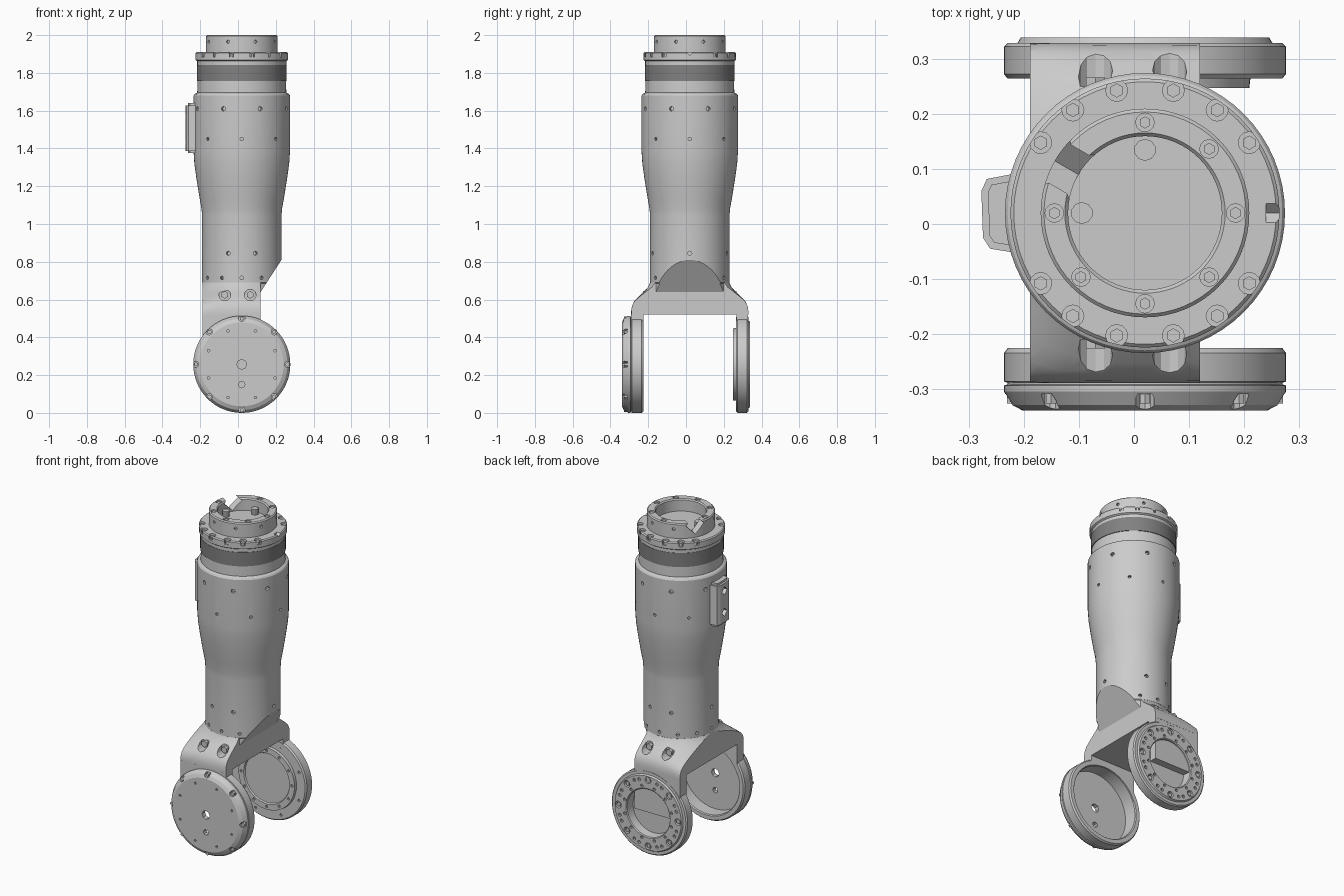
import bpy, bmesh
from math import sin, cos, pi, radians, copysign
from mathutils import Vector, Matrix

if "Cube" in bpy.data.objects:
    bpy.data.objects.remove(bpy.data.objects["Cube"])

CX, CY = 0.02, 0.02          # tube axis
CZ, R = 0.257, 0.257         # joint disc centre height and radius
SLANT_P, SLANT_N = Vector((0.12, 0, 0.64)), Vector((0.17, 0, -0.11))


def finish(name, bm):
    bmesh.ops.recalc_face_normals(bm, faces=bm.faces)
    me = bpy.data.meshes.new(name)
    bm.to_mesh(me)
    bm.free()
    ob = bpy.data.objects.new(name, me)
    bpy.context.collection.objects.link(ob)
    return ob


def trim(bm, point, normal):
    """Cut away the side the normal points to and cap the opening."""
    bmesh.ops.bisect_plane(bm, geom=bm.verts[:] + bm.edges[:] + bm.faces[:], dist=1e-5,
                           plane_co=point, plane_no=normal, clear_outer=True)
    bmesh.ops.holes_fill(bm, edges=[e for e in bm.edges if e.is_boundary], sides=0)


def lathe(name, profile, horizontal=False, cuts=(), seg=64):
    """Spin (radius, position) points about the tube axis or the joint axis."""
    bm = bmesh.new()
    if horizontal:
        vs = [bm.verts.new((CX + r, p, CZ)) for r, p in profile]
        cent, axis = (CX, 0, CZ), (0, 1, 0)
    else:
        vs = [bm.verts.new((CX + r, CY, p)) for r, p in profile]
        cent, axis = (CX, CY, 0), (0, 0, 1)
    es = [bm.edges.new(pair) for pair in zip(vs, vs[1:])]
    bmesh.ops.spin(bm, geom=vs + es, cent=cent, axis=axis, angle=2 * pi, steps=seg)
    bmesh.ops.remove_doubles(bm, verts=bm.verts, dist=1e-4)
    bmesh.ops.recalc_face_normals(bm, faces=bm.faces)
    for point, normal in cuts:
        trim(bm, point, normal)
    return finish(name, bm)


def cylinders(name, specs):
    """One object from many (centre, direction, radius, length, sides) cylinders."""
    bm = bmesh.new()
    for pos, d, r, length, sides in specs:
        m = Matrix.Translation(pos) @ Vector(d).to_track_quat('Z', 'Y').to_matrix().to_4x4()
        bmesh.ops.create_cone(bm, cap_ends=True, segments=sides, radius1=r, radius2=r,
                              depth=length, matrix=m)
    return finish(name, bm)


def box(name, lo, hi):
    lo, hi = Vector(lo), Vector(hi)
    bm = bmesh.new()
    bmesh.ops.create_cube(bm, size=1, matrix=Matrix.Translation((lo + hi) / 2)
                          @ Matrix.Diagonal((*(hi - lo), 1)))
    return finish(name, bm)


def subtract(ob, cutter):
    mod = ob.modifiers.new("cut", 'BOOLEAN')
    mod.operation, mod.solver, mod.object = 'DIFFERENCE', 'EXACT', cutter
    dg = bpy.context.evaluated_depsgraph_get()
    me = bpy.data.meshes.new_from_object(ob.evaluated_get(dg))
    ob.modifiers.clear()
    ob.data = me
    bpy.data.objects.remove(cutter)


def drill(ob, specs):
    subtract(ob, cylinders("cutter", specs))


def around(deg, r, z):       # point on a ring about the tube axis
    a = radians(deg)
    return Vector((CX + r * cos(a), CY + r * sin(a), z))


def on_disc(deg, r, y):      # point on a ring about the joint axis
    a = radians(deg)
    return Vector((CX + r * cos(a), y, CZ + r * sin(a)))


def radial(deg, r, z, rad, length=0.04, sides=8):
    return (around(deg, r, z), (cos(radians(deg)), sin(radians(deg)), 0), rad, length, sides)


UP, YAX = (0, 0, 1), (0, 1, 0)

# main tube with slanted lower cut and screw holes
tube = lathe("main_tube", [(0, 1.76), (0.234, 1.76), (0.236, 1.695), (0.25, 1.688), (0.255, 1.68),
                           (0.255, 1.38), (0.251, 1.32), (0.24, 1.24), (0.224, 1.14), (0.213, 1.08),
                           (0.21, 1.04), (0.21, 0.69), (0.205, 0.685), (0.205, 0.64), (0, 0.64)],
             cuts=[(SLANT_P, SLANT_N)])
drill(tube, [radial(22.5 + 45 * i, 0.255, 1.61, 0.012) for i in range(8)]
      + [radial(45 * i, 0.255, 1.45, 0.009) for i in range(8)]
      + [radial(a, 0.21, 0.845, 0.011) for a in (0, 70, 110, 180, 250, 290)]
      + [radial(30 * i, 0.21, 0.715, 0.01) for i in range(2, 11)])

# dark seal band
band = lathe("seal_band", [(0, 1.843), (0.238, 1.843), (0.238, 1.757), (0, 1.757)])
dark = bpy.data.materials.new("dark_grey")
dark.diffuse_color = (0.22, 0.22, 0.22, 1)
dark.use_nodes = True
dark.node_tree.nodes["Principled BSDF"].inputs["Base Color"].default_value = dark.diffuse_color
band.data.materials.append(dark)

# top collar: stepped flange with a hollow ring above it
collar = lathe("top_collar", [(0, 1.925), (0.14, 1.925), (0.14, 1.993), (0.146, 2), (0.184, 2),
                              (0.19, 1.994), (0.19, 1.91), (0.239, 1.91), (0.245, 1.904),
                              (0.245, 1.868), (0.236, 1.862), (0.236, 1.842), (0, 1.842)])
flange_angles = [s * a + o for o in (0, 180) for s in (1, -1) for a in (34, 55, 77)]
ring_angles = [45 * i for i in range(8)]
drill(collar, [(around(a, 0.229, 1.91), UP, 0.02, 0.05, 12) for a in flange_angles]
      + [(around(a, 0.165, 2), UP, 0.017, 0.04, 12) for a in ring_angles if a != 135]
      + [radial(22.5 + 45 * i, 0.19, 1.965, 0.009, 0.03) for i in range(8) if i != 3]
      + [radial(150, 0.165, 1.985, 0.055, 0.09, 4), radial(0, 0.245, 1.91, 0.017, 0.05, 4)])
cylinders("collar_screws", [(around(a, 0.229, 1.89), UP, 0.013, 0.024, 6) for a in flange_angles]
          + [(around(a, 0.165, 1.985), UP, 0.011, 0.02, 6) for a in ring_angles if a != 135]
          + [(around(a, 0.115, 1.94), UP, 0.02, 0.04, 10) for a in (90, 180)])

# connector cover on the left side of the tube
bm = bmesh.new()
outline = [(-0.2, -0.055), (-0.262, -0.045), (-0.275, -0.025), (-0.278, 0.06), (-0.268, 0.082), (-0.2, 0.095)]
face = bm.faces.new([bm.verts.new((x, y, 1.375)) for x, y in outline])
ext = bmesh.ops.extrude_face_region(bm, geom=[face])
bmesh.ops.translate(bm, vec=(0, 0, 0.265),
                    verts=[g for g in ext['geom'] if isinstance(g, bmesh.types.BMVert)])
ends = [e for e in bm.edges if abs(e.verts[0].co.z - e.verts[1].co.z) < 1e-4]
bmesh.ops.bevel(bm, geom=ends, offset=0.012, segments=2, affect='EDGES')
cover = finish("connector_cover", bm)
drill(cover, [((-0.278, 0.02, z), (1, 0, 0), 0.026, 0.05, 4) for z in (1.45, 1.58)])

# fork bridge: flared shoulder sliced flat at both sides
bm = bmesh.new()
N, rows = 64, []
for z, h, n in [(0.69, 0.209, 2), (0.665, 0.222, 2.1), (0.64, 0.246, 2.4), (0.615, 0.272, 2.8),
                (0.59, 0.295, 3.5), (0.565, 0.306, 5), (0.54, 0.31, 7), (0.52, 0.31, 8)]:
    row = []
    for i in range(N):
        c, s = cos(2 * pi * i / N), sin(2 * pi * i / N)
        row.append(bm.verts.new((CX + h * copysign(abs(c) ** (2 / n), c),
                                 CY + h * copysign(abs(s) ** (2 / n), s), z)))
    rows.append(row)
for a, b in zip(rows, rows[1:]):
    for i in range(N):
        bm.faces.new((a[i], a[(i + 1) % N], b[(i + 1) % N], b[i]))
bm.faces.new(rows[0])
bm.faces.new(rows[-1])
bmesh.ops.recalc_face_normals(bm, faces=bm.faces)
trim(bm, Vector((0.12, 0, 0)), Vector((1, 0, 0)))
trim(bm, Vector((-0.189, 0, 0)), Vector((-1, 0, 0)))
bridge = finish("fork_bridge", bm)
pockets = [(x, s) for x in (-0.07, 0.065) for s in (-1, 1)]
drill(bridge, [((x, CY + s * 0.285, 0.625), YAX, 0.031, 0.11, 12) for x, s in pockets])
cylinders("bridge_screws", [((x, CY + s * 0.232, 0.625), YAX, 0.02, 0.03, 6) for x, s in pockets])

# fork arms reaching down to the joint discs
front_arm = box("front_arm", (-0.189, -0.29, CZ), (0.12, -0.226, 0.521))
drill(front_arm, [((CX, -0.26, CZ), YAX, 0.223, 0.2, 64)])
box("rear_arm", (-0.189, 0.267, CZ), (0.12, 0.329, 0.521))

# front joint: hollow cup with a chamfered cap
cup = lathe("front_joint_cup", [(0, -0.34), (0.222, -0.34), (0.242, -0.33), (R, -0.305), (R, -0.294),
                                (0.25, -0.292), (0.25, -0.289), (R, -0.287), (R, -0.235), (0.25, -0.226),
                                (0.226, -0.226), (0.221, -0.232), (0.221, -0.312), (0, -0.312)], True)
drill(cup, [(on_disc(45 * i, 0.244, -0.335), YAX, 0.017, 0.05, 10) for i in range(8)]
      + [(on_disc(22.5 + 45 * i, 0.19, -0.34), YAX, 0.007, 0.03, 8) for i in range(8)]
      + [((CX, -0.33, CZ), YAX, 0.026, 0.1, 8), ((CX, -0.33, 0.15), YAX, 0.017, 0.1, 8)])
cylinders("cap_screws", [(on_disc(45 * i, 0.242, -0.317), YAX, 0.011, 0.02, 6) for i in range(8)])

# rear joint: bolted plate, open centre outside, thin raised ring inside
plate = lathe("rear_joint_plate", [(0, 0.285), (0.14, 0.285), (0.145, 0.335), (0.15, 0.34), (0.226, 0.34),
                                   (0.232, 0.33), (0.25, 0.33), (R, 0.323), (R, 0.273), (0.25, 0.265),
                                   (0.192, 0.265), (0.19, 0.248), (0.155, 0.248), (0.15, 0.256), (0, 0.256)], True)
drill(plate, [(on_disc(45 * i, 0.202, 0.34), YAX, 0.02, 0.04, 12) for i in range(8)]
      + [(on_disc(22.5 + 45 * i + d, 0.202, 0.34), YAX, 0.01, 0.03, 8) for i in range(8) for d in (-5, 5)]
      + [(on_disc(15 + 30 * i, 0.164, 0.34), YAX, 0.009, 0.03, 8) for i in range(12)]
      + [(on_disc(30 * i, 0.172, 0.248), YAX, 0.008, 0.02, 8) for i in range(12)]
      + [(on_disc(22.5 + 45 * i, 0.225, 0.265), YAX, 0.008, 0.02, 8) for i in range(8)])
cylinders("plate_screws", [(on_disc(45 * i, 0.202, 0.326), YAX, 0.013, 0.018, 6) for i in range(8)])

# smooth shading with crisp edges everywhere
bpy.ops.object.select_all(action='SELECT')
bpy.context.view_layer.objects.active = tube
bpy.ops.object.shade_smooth_by_angle(angle=radians(25))
